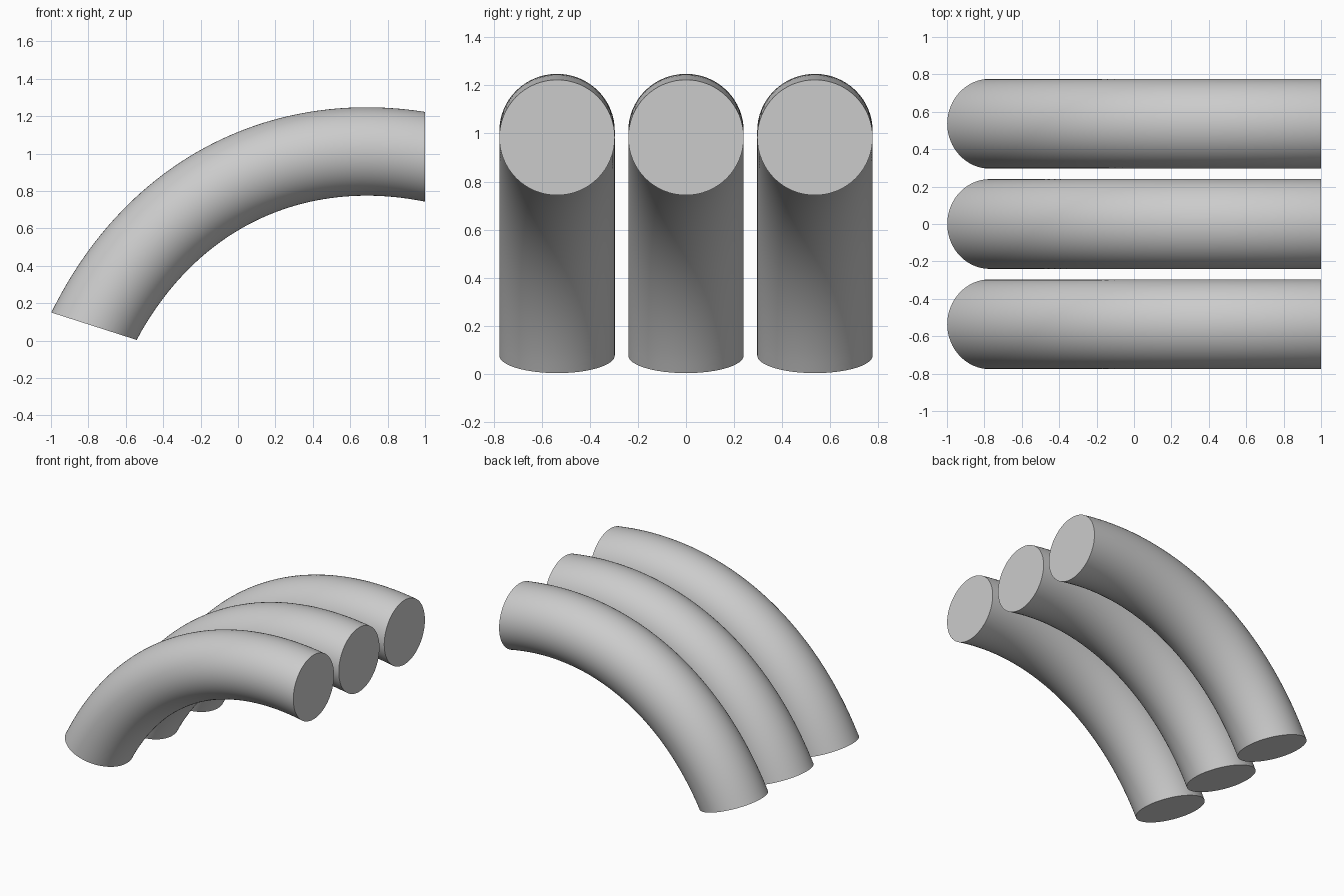
import bpy, bmesh, math
from mathutils import Vector
from mathutils.geometry import interpolate_bezier

cube = bpy.data.objects.get("Cube")
if cube:
    bpy.data.objects.remove(cube, do_unlink=True)

RADIUS = 0.24
SPACING = 0.536
SIDES = 64
STEPS = 48
LEAN = math.radians(10)  # cross-sections lean back from the path

# Plain grey material
grey = bpy.data.materials.new("light_grey")
grey.use_nodes = True
colour = (0.6, 0.6, 0.6, 1)
grey.diffuse_color = colour
grey.node_tree.nodes["Principled BSDF"].inputs["Base Color"].default_value = colour

# Arched centre line, from the low end to the high end
path = interpolate_bezier(Vector((-0.77, 0, 0.077)), Vector((-0.40, 0, 0.80)),
                          Vector((0.28, 0, 1.11)), Vector((1, 0, 0.983)), STEPS)


def bent_tube(name, y):
    """Sweep a circle along the arch and cap both ends."""
    bm = bmesh.new()
    rings = []
    for i, centre in enumerate(path):
        tangent = path[min(i + 1, STEPS - 1)] - path[max(i - 1, 0)]
        angle = math.atan2(tangent.z, tangent.x) + LEAN
        if i == STEPS - 1:
            angle = 0
        up = Vector((-math.sin(angle), 0, math.cos(angle)))
        side = Vector((0, 1, 0))
        ring = []
        for k in range(SIDES):
            a = math.tau * k / SIDES
            ring.append(bm.verts.new(
                centre + RADIUS * (math.cos(a) * side + math.sin(a) * up)))
        rings.append(ring)
    for r, s in zip(rings, rings[1:]):
        for k in range(SIDES):
            n = (k + 1) % SIDES
            bm.faces.new((r[k], r[n], s[n], s[k]))
    bm.faces.new(rings[0])
    bm.faces.new(rings[-1])
    bmesh.ops.recalc_face_normals(bm, faces=bm.faces)
    mesh = bpy.data.meshes.new(name)
    bm.to_mesh(mesh)
    bm.free()
    mesh.materials.append(grey)
    obj = bpy.data.objects.new(name, mesh)
    obj.location.y = y
    bpy.context.collection.objects.link(obj)
    bpy.ops.object.select_all(action='DESELECT')
    obj.select_set(True)
    bpy.context.view_layer.objects.active = obj
    bpy.ops.object.shade_smooth_by_angle(angle=math.radians(40))


# Three parallel tubes
for name, row in (("front_tube", -1), ("middle_tube", 0), ("back_tube", 1)):
    bent_tube(name, row * SPACING)
